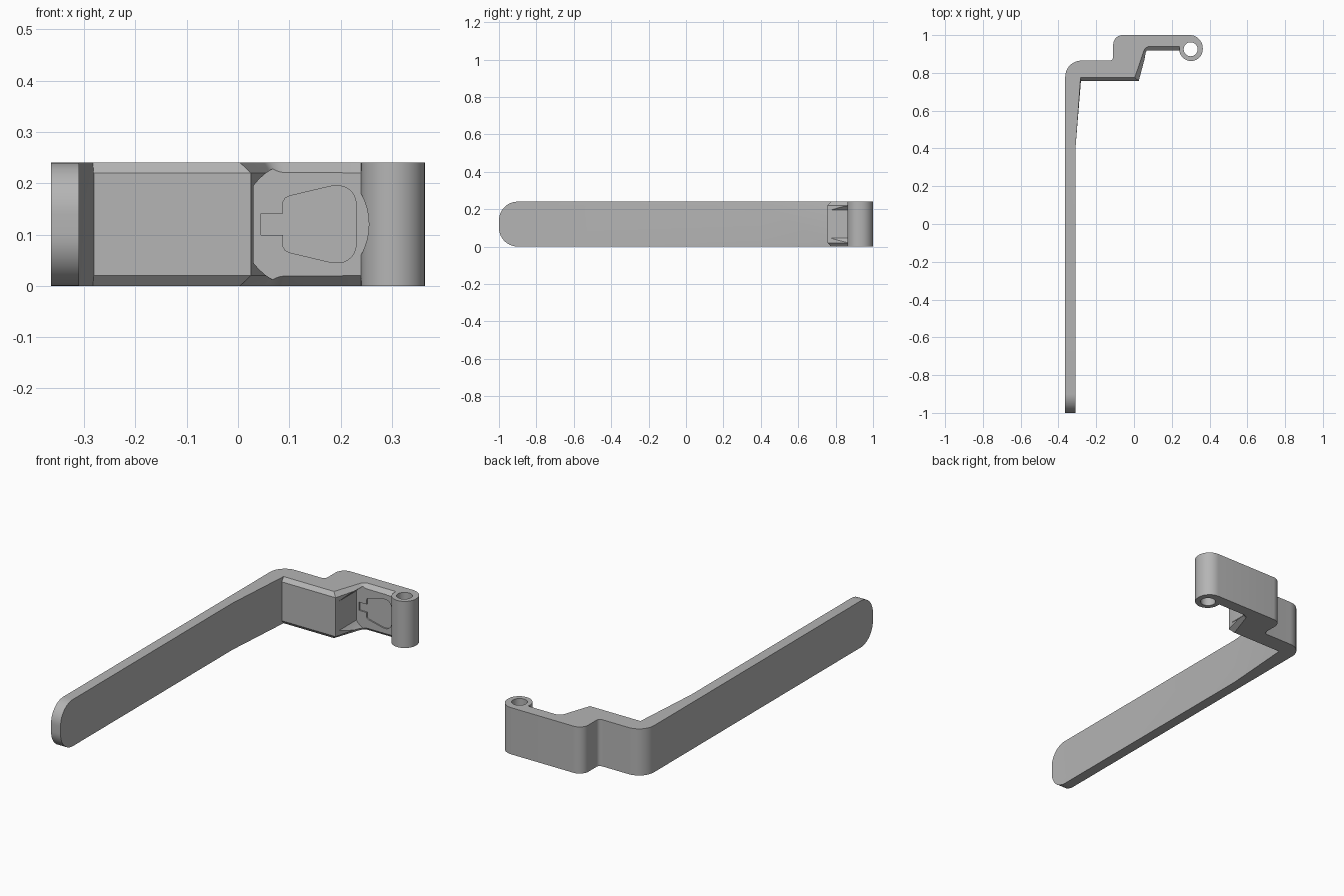
import bpy
import bmesh
from math import cos, sin, radians

cube = bpy.data.objects.get("Cube")
if cube:
    bpy.data.objects.remove(cube, do_unlink=True)

HEIGHT = 0.24
MID = HEIGHT / 2
CHAMFER = 0.02

grey = bpy.data.materials.new("plain grey")
grey.use_nodes = True
colour = (0.46, 0.46, 0.46, 1)
grey.diffuse_color = colour
grey.node_tree.nodes["Principled BSDF"].inputs["Base Color"].default_value = colour


def arc(cx, cy, r, start, end, steps=10):
    angles = [radians(start + (end - start) * i / steps) for i in range(steps + 1)]
    return [(cx + r * cos(a), cy + r * sin(a)) for a in angles]


def loft(name, rings):
    """Closed solid through rings that share a point count."""
    bm = bmesh.new()
    loops = [[bm.verts.new(p) for p in ring] for ring in rings]
    count = len(loops[0])
    for low, high in zip(loops, loops[1:]):
        for i in range(count):
            j = (i + 1) % count
            bm.faces.new((low[i], low[j], high[j], high[i]))
    bm.faces.new(loops[0][::-1])
    bm.faces.new(loops[-1])
    bmesh.ops.recalc_face_normals(bm, faces=bm.faces[:])
    mesh = bpy.data.meshes.new(name)
    bm.to_mesh(mesh)
    bm.free()
    obj = bpy.data.objects.new(name, mesh)
    bpy.context.collection.objects.link(obj)
    mesh.materials.append(grey)
    return obj


def cut(target, cutter):
    cutter.hide_render = True
    mod = target.modifiers.new("cut", "BOOLEAN")
    mod.operation = "DIFFERENCE"
    mod.solver = "EXACT"
    mod.object = cutter
    bpy.context.view_layer.objects.active = target
    bpy.ops.object.modifier_apply(modifier=mod.name)
    bpy.data.objects.remove(cutter, do_unlink=True)


# Outer side of the lever: arm, cranked bracket and hinge barrel
outer = [(-0.364, -1.0)]
outer += arc(-0.279, 0.78, 0.085, 180, 90)
outer += arc(-0.13, 0.885, 0.02, -90, 0, 5)
outer += arc(-0.06, 0.95, 0.05, 180, 90)
outer += arc(0.295, 0.931, 0.069, 90, 0)
outer += arc(0.302, 0.925, 0.062, 0, -172, 24)

# Inner side, stepped back at the top and bottom edges to form a chamfer
inner_edge = [(0.24, 0.94)] + arc(0.085, 0.905, 0.035, 90, 165, 6)
inner_edge += [(0.004, 0.775), (-0.283, 0.775)]
inner_face = [(0.24, 0.918)] + arc(0.091, 0.888, 0.03, 90, 165, 6)
inner_face += [(0.025, 0.757), (-0.281, 0.757)]
arm_inside = [(-0.31, 0.4), (-0.31, -1.0)]

rings = []
for z, inner in ((0, inner_edge), (CHAMFER, inner_face),
                 (HEIGHT - CHAMFER, inner_face), (HEIGHT, inner_edge)):
    rings.append([(x, y, z) for x, y in outer + inner + arm_inside])
lever = loft("hinged_lever", rings)

# Hinge pin hole
hole = arc(0.3, 0.925, 0.037, 0, 348.75, 31)
cut(lever, loft("pin_hole_cutter", [[(x, y, z) for x, y in hole] for z in (-0.1, 0.4)]))

# Rounded corners at the free end of the arm
corner = [(-1.1, 0.1)] + arc(-0.9, 0.1, 0.1, 180, 270, 14) + [(-0.9, -0.1), (-1.1, -0.1)]
for flip in (False, True):
    profile = [(y, HEIGHT - z if flip else z) for y, z in corner]
    cut(lever, loft("corner_cutter", [[(x, y, z) for y, z in profile] for x in (-0.5, 0)]))

# Round clearance pocket in the bracket, flat on its inner side
pocket = arc(0.13, MID, 0.125, -143, 143, 40)
cut(lever, loft("pocket_cutter", [[(x, y, z) for x, z in pocket] for y in (0.6, 0.919)]))

# Shallow tapered recess with a square tab
half = [(0.045, 0.021), (0.088, 0.021), (0.088, 0.044), (0.092, 0.051), (0.1, 0.055)]
half += [(0.18, 0.074)] + arc(0.195, 0.04, 0.035, 95, 0, 8)
recess = [(x, MID + h) for x, h in half] + [(x, MID - h) for x, h in reversed(half)]
cut(lever, loft("recess_cutter", [[(x, y, z) for x, z in recess] for y in (0.85, 0.926)]))

# Smooth curves with crisp edges
bpy.ops.object.select_all(action="DESELECT")
lever.select_set(True)
bpy.context.view_layer.objects.active = lever
bpy.ops.object.shade_smooth_by_angle(angle=radians(25))
